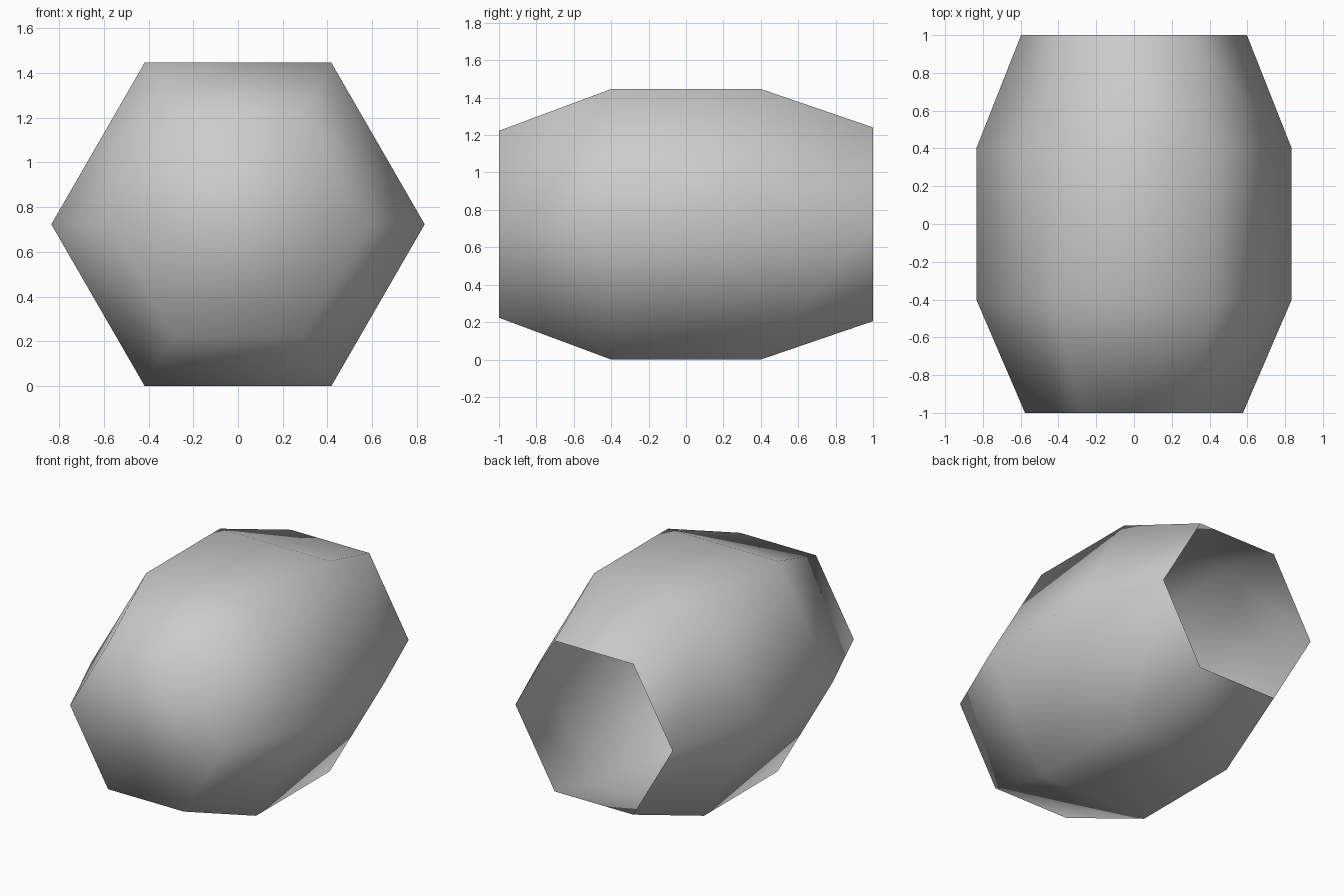
import bpy
import bmesh
from math import cos, sin, pi

cube = bpy.data.objects.get("Cube")
if cube:
    bpy.data.objects.remove(cube)

SIDES = 6
CENTRE_Z = 0.723

# Barrel profile, front to back: (y, corner radius)
PROFILE = [(-1.0, 0.577), (-0.4, 0.835), (0.4, 0.835), (1.0, 0.598)]

# Plain grey shell
grey = bpy.data.materials.new("light grey")
grey.use_nodes = True
colour = (0.6, 0.6, 0.6, 1)
grey.diffuse_color = colour
grey.node_tree.nodes["Principled BSDF"].inputs["Base Color"].default_value = colour


def add_ring(bm, y, radius):
    angles = [2 * pi * i / SIDES for i in range(SIDES)]
    return [bm.verts.new((radius * cos(a), y, CENTRE_Z + radius * sin(a))) for a in angles]


bm = bmesh.new()
rings = [add_ring(bm, y, r) for y, r in PROFILE]

# Side walls between neighbouring rings
for front, back in zip(rings, rings[1:]):
    for i in range(SIDES):
        j = (i + 1) % SIDES
        bm.faces.new((front[i], front[j], back[j], back[i]))

# Closed front end; the back stays open
bm.faces.new(list(reversed(rings[0])))

bmesh.ops.recalc_face_normals(bm, faces=bm.faces)
front_cap = min(bm.faces, key=lambda f: f.calc_center_median().y)
if front_cap.normal.y > 0:
    bmesh.ops.reverse_faces(bm, faces=bm.faces)

# Smooth shading runs across every edge
for face in bm.faces:
    face.smooth = True

mesh = bpy.data.meshes.new("barrel_shell")
bm.to_mesh(mesh)
bm.free()
mesh.materials.append(grey)
shell = bpy.data.objects.new("barrel_shell", mesh)
bpy.context.collection.objects.link(shell)
